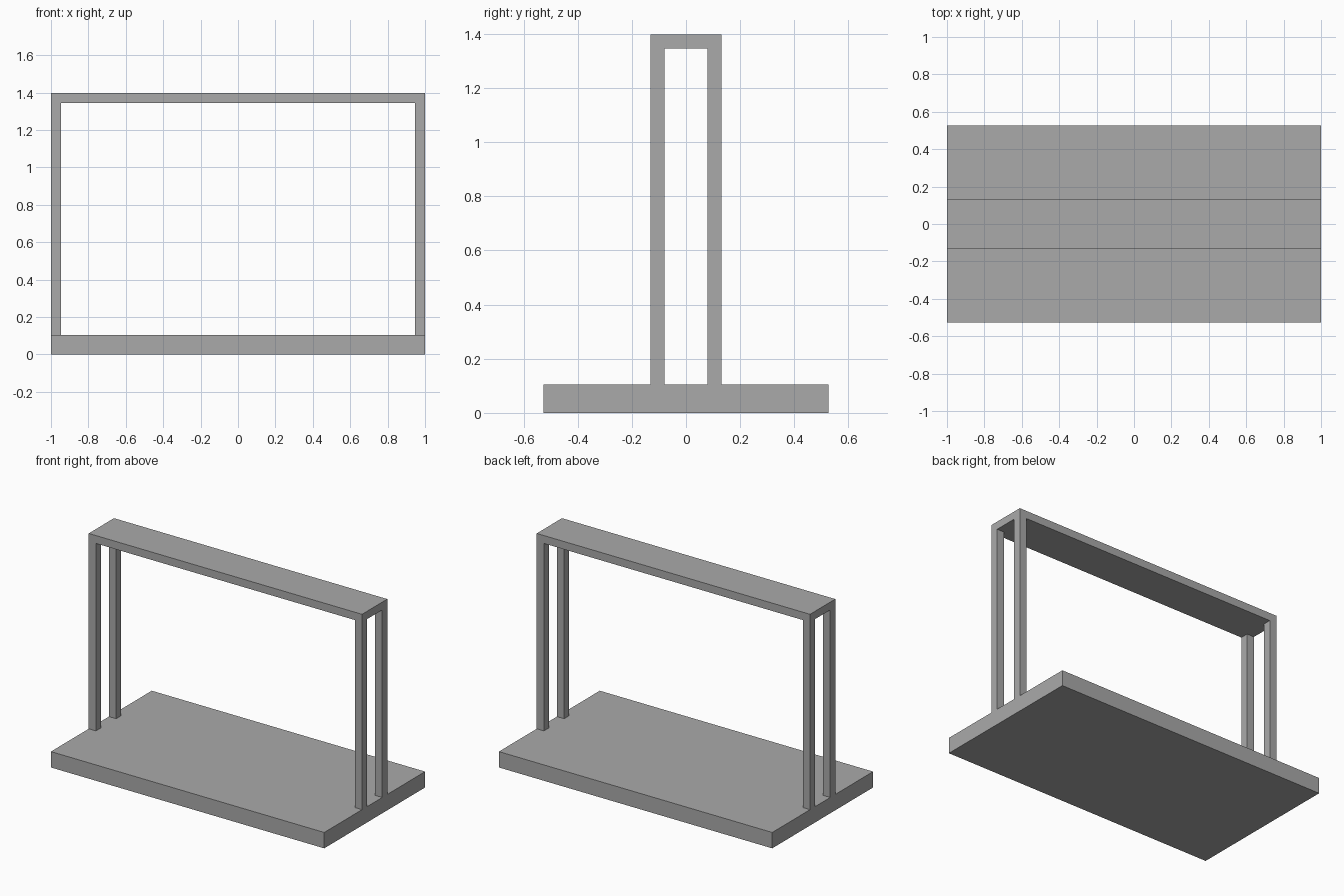
import bpy

cube = bpy.data.objects.get("Cube")
if cube:
    bpy.data.objects.remove(cube, do_unlink=True)

# Single plain grey
grey = bpy.data.materials.new("plain grey")
grey.use_nodes = True
colour = (0.4, 0.4, 0.4, 1)
grey.diffuse_color = colour
grey.node_tree.nodes["Principled BSDF"].inputs["Base Color"].default_value = colour


def box(name, low, high):
    """Box between two opposite corners."""
    centre = [(a + b) / 2 for a, b in zip(low, high)]
    bpy.ops.mesh.primitive_cube_add(size=1, location=centre)
    obj = bpy.context.object
    obj.name = name
    obj.scale = [b - a for a, b in zip(low, high)]
    bpy.ops.object.transform_apply(location=False, rotation=False, scale=True)
    obj.data.materials.append(grey)
    return obj


BASE_TOP, BAR_BOTTOM, HEIGHT = 0.105, 1.345, 1.397
HALF_BASE, HALF_BAR, POST = 0.527, 0.132, 0.053

# Base slab and top bar
box("base", (-1, -HALF_BASE, 0), (1, HALF_BASE, BASE_TOP))
box("top_bar", (-1, -HALF_BAR, BAR_BOTTOM), (1, HALF_BAR, HEIGHT))

# Four square posts, a pair at each end
for side, x in (("right", -1), ("left", 1 - POST)):
    for end, y in (("front", -HALF_BAR), ("back", HALF_BAR - POST)):
        box(f"{end}_{side}_post", (x, y, BASE_TOP), (x + POST, y + POST, BAR_BOTTOM))
